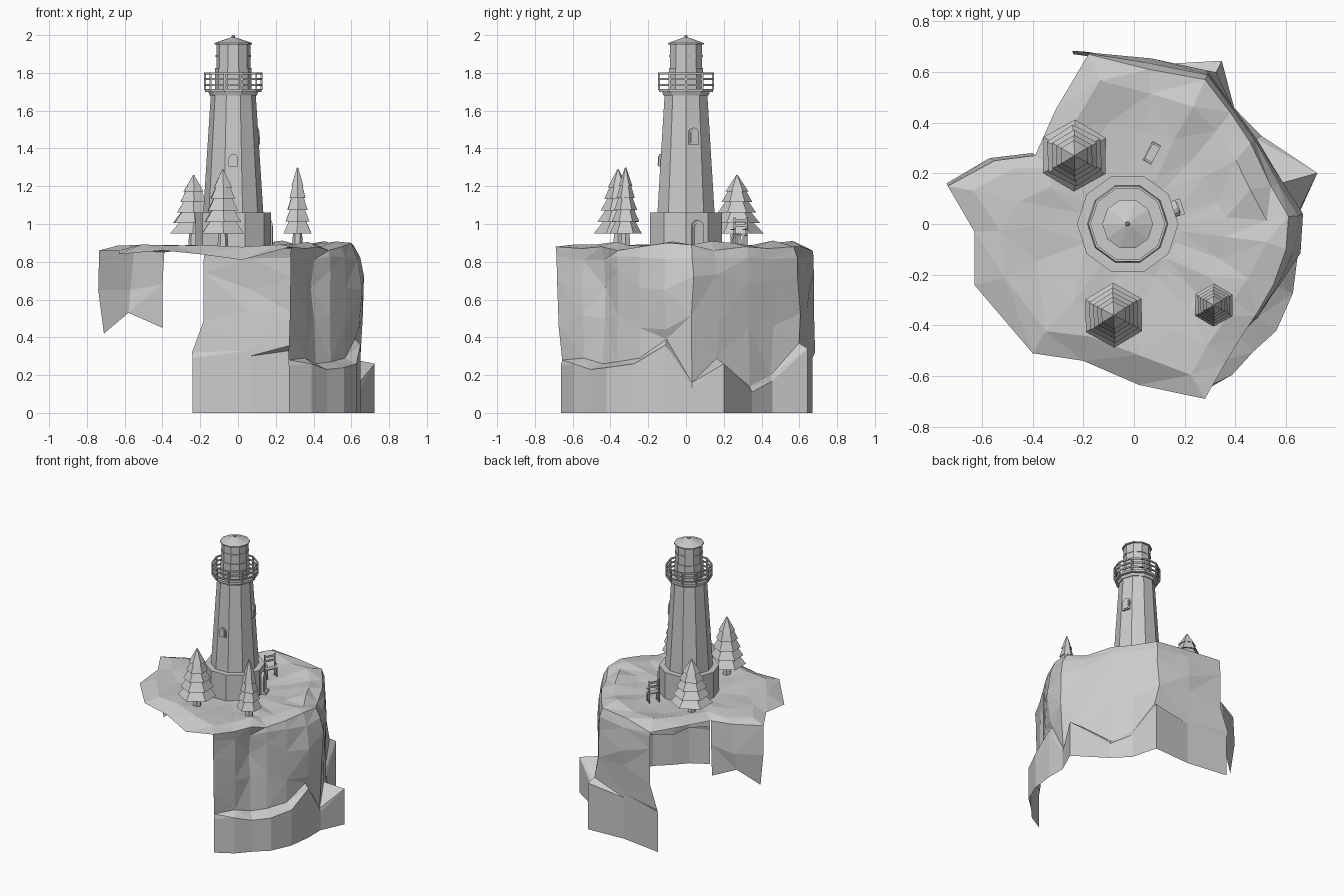
import bpy, bmesh, random
from math import sin, cos, pi, radians
from mathutils import Matrix

if "Cube" in bpy.data.objects:
    bpy.data.objects.remove(bpy.data.objects["Cube"])

random.seed(4)
CX = -0.025  # lighthouse axis


def finish(name, bm):
    me = bpy.data.meshes.new(name)
    bm.to_mesh(me)
    bm.free()
    ob = bpy.data.objects.new(name, me)
    bpy.context.collection.objects.link(ob)
    return ob


def skin(bm, rows, closed):
    """Join rows of vertices (first row highest) with faces."""
    for a, b in zip(rows, rows[1:]):
        n = len(a)
        for i in range(n if closed else n - 1):
            j = (i + 1) % n
            bm.faces.new((a[i], b[i], b[j], a[j]))


def lathe(name, profile, n, x=CX, y=0.0, rot=0.0, closed=False):
    """Faceted turned part; profile is (radius, z) from top to bottom."""
    bm = bmesh.new()
    rows = [[bm.verts.new((x + r * cos(rot + 2 * pi * i / n),
                           y + r * sin(rot + 2 * pi * i / n), z)) for i in range(n)]
            for r, z in profile]
    if closed:
        rows.append(rows[0])
    skin(bm, rows, True)
    if not closed:
        bm.faces.new(rows[0])
        bm.faces.new(rows[-1][::-1])
    bmesh.ops.recalc_face_normals(bm, faces=bm.faces)
    return finish(name, bm)


def boxes(name, parts, matrix=Matrix()):
    """Several (centre, size) boxes in one object."""
    bm = bmesh.new()
    for c, s in parts:
        bmesh.ops.create_cube(bm, size=1, matrix=matrix @ Matrix.Translation(c)
                              @ Matrix.Diagonal((*s, 1)))
    return finish(name, bm)


def jit(a):
    return random.uniform(-a, a)


# Cliff top outline, counter-clockwise from the front corner
rim = [(.28, -.69, .88), (.36, -.55, .87), (.42, -.45, .88), (.48, -.36, .86),
       (.55, -.24, .88), (.6, -.1, .9), (.61, .03, .89), (.54, .15, .86),
       (.46, .32, .88), (.38, .44, .87), (.28, .57, .88), (.06, .61, .88),
       (-.18, .67, .86), (-.31, .45, .86), (-.39, .27, .85), (-.55, .25, .86),
       (-.735, .15, .86), (-.63, -.03, .86), (-.63, -.24, .84), (-.4, -.51, .86),
       (-.2, -.54, .84), (.02, -.635, .81)]

# Plateau: rings shrinking to the middle
bm = bmesh.new()
rows = [[bm.verts.new(p) for p in rim]]
for s, z, j in ((.84, .895, .02), (.6, .88, .01), (.3, .87, .003)):
    rows.append([bm.verts.new((x * s + jit(j), y * s + jit(j), z + jit(j)))
                 for x, y, _ in rim])
skin(bm, rows, True)
bm.faces.new(rows[-1])
for f in bm.faces:
    f.normal_update()
    if f.normal.z < 0:
        f.normal_flip()
bmesh.ops.triangulate(bm, faces=bm.faces)
finish("plateau", bm)

# Cliff wall: per column (mid bulge, foot scale inside ledge, outer base scale, ledge height)
cols = [(.99, .95, .96, .25), (.98, .98, 1.08, .26), (.94, .98, 1.12, .23),
        (1.02, 1.02, 1.17, .24), (1.04, 1.03, 1.14, .26), (1.08, 1.03, 1.08, .36),
        (1.09, 1.05, 1.06, .13), (1.08, 1.08, 1.34, .26), (1.05, 1.05, 1.09, .11),
        (1.04, 1.02, 1.04, .17), (1.05, 1.05, 1.13, .34), (1.06, 1.03, 1.03, .3),
        (1.01, 1.02, 1.0, .29)]
bm = bmesh.new()
rows = [[] for _ in range(7)]
for i, ((x, y, z), (mid, foot, base, lz)) in enumerate(zip(rim, cols)):
    dx = {12: -.06, 10: .03}.get(i, 0)
    inner = 0 if i in (0, 12) else .01
    levels = [(1, z, 0, 0), ((1 + 2 * mid) / 3, .82 + jit(.015), 0, 0),
              (mid, .7 + jit(.05), 0, inner),
              ((mid * 2 + foot) / 3, .5 + jit(.06), 0, inner),
              (foot, lz + .03, dx, 0), (base, lz, dx, 0), (base, 0, dx, 0)]
    for row, (s, h, d, j) in zip(rows, levels):
        row.append(bm.verts.new((x * s + d + jit(j), y * s + jit(j), h)))
skin(bm, rows, False)
bmesh.ops.triangulate(bm, faces=bm.faces)
finish("cliff_wall", bm)

# Hanging piece of cliff on the left
bm = bmesh.new()
skin(bm, [[bm.verts.new(p) for p in row] for row in (
    rim[14:17],
    ((-.4, .28, .68), (-.57, .26, .65), (-.74, .16, .65)),
    ((-.4, .27, .45), (-.58, .24, .53), (-.71, .15, .42)))], False)
bmesh.ops.triangulate(bm, faces=bm.faces)
finish("hanging_cliff", bm)

# Lighthouse body
lathe("plinth", [(.2, 1.06), (.2, .85)], 10)
lathe("tower", [(.118, 1.70), (.159, 1.06)], 10)
lathe("gallery_floor", [(.15, 1.715), (.15, 1.70), (.132, 1.698), (.125, 1.68)], 10)
lathe("lantern_base", [(.096, 1.825), (.096, 1.71)], 10)
lathe("lantern_room", [(.09, 1.955), (.09, 1.82)], 10)
lathe("lantern_ring", [(.094, 1.895), (.094, 1.883)], 10)
lathe("roof", [(.012, 1.988), (.1, 1.958), (.1, 1.95)], 10)
lathe("finial", [(.004, 2.0), (.01, 1.995), (.01, 1.985), (.005, 1.98)], 6)

# Gallery railing
for k, z in enumerate((1.735, 1.767, 1.797)):
    lathe(f"rail_{k}", [(.155, z + .005), (.155, z - .005), (.146, z - .005), (.146, z + .005)],
          10, closed=True)
boxes("rail_posts", [((CX + .15 * cos(k * pi / 5), .15 * sin(k * pi / 5), 1.755),
                      (.01, .01, .09)) for k in range(10)])


# Arched door and windows, standing proud of a tower face
def arch(name, angle, dist, z, w, h, depth, lean=0.0):
    bm = bmesh.new()
    pts = [(-w / 2, 0), (w / 2, 0)]
    pts += [(w / 2 * cos(t * pi / 6), h - w / 2 + w / 2 * sin(t * pi / 6)) for t in range(7)]
    f = bm.faces.new([bm.verts.new((-.015, u, v)) for u, v in pts])
    ext = bmesh.ops.extrude_face_region(bm, geom=[f])["geom"]
    bmesh.ops.translate(bm, verts=[g for g in ext if isinstance(g, bmesh.types.BMVert)],
                        vec=(depth + .015, 0, 0))
    a = radians(angle)
    bm.transform(Matrix.Translation((CX + dist * cos(a), dist * sin(a), z))
                 @ Matrix.Rotation(a, 4, 'Z') @ Matrix.Rotation(-lean, 4, 'Y'))
    bmesh.ops.recalc_face_normals(bm, faces=bm.faces)
    return finish(name, bm)


arch("door_frame", 18, .19, .88, .065, .14, .018)
arch("door", 18, .19, .88, .045, .125, .023)
arch("window_side_frame", 18, .13, 1.42, .055, .09, .01, .06)
arch("window_side", 18, .13, 1.428, .038, .073, .013, .06)
arch("window_front_frame", -90, .137, 1.305, .05, .065, .01, .06)
arch("window_front", -90, .137, 1.312, .034, .048, .013, .06)
step = Matrix.Translation((CX, 0, 0)) @ Matrix.Rotation(radians(18), 4, 'Z')
boxes("doorstep", [((.205, 0, .878), (.045, .065, .02))], step)


# Pine trees: six-sided overlapping skirts on a trunk
def tree(k, x, y, r, z0, z1, tiers=5):
    lathe(f"trunk_{k}", [(.022, z0 + .03), (.03, z0 - .09)], 6, x, y)
    h = (z1 - z0) / (tiers + .6)
    for t in range(tiers):
        lo = z1 - h * (t + 1.6)
        rad = r * (t + 3) / (tiers + 2)
        top = .003 if t == 0 else rad * .55
        lathe(f"tree_{k}_skirt_{t}", [(top, z1 if t == 0 else lo + h * 1.2), (rad, lo),
                                      (rad * .5, lo + .01)], 6, x, y, pi / 2 + jit(.06))


tree(1, .315, -.32, .085, .95, 1.30)
tree(2, -.08, -.36, .128, .95, 1.29)
tree(3, -.235, .27, .142, .95, 1.26)

# Bench behind the tower
seat = Matrix.Translation((.072, .28, .87)) @ Matrix.Rotation(radians(62), 4, 'Z')
parts = [((0, 0, .07), (.085, .035, .008)), ((0, .018, .12), (.085, .006, .014)),
         ((0, .018, .15), (.085, .006, .014))]
for sx in (-.036, .036):
    parts += [((sx, .018, .08), (.008, .008, .17)), ((sx, -.014, .035), (.008, .008, .08)),
              ((sx, 0, .1), (.008, .036, .006))]
boxes("bench", parts, seat)
